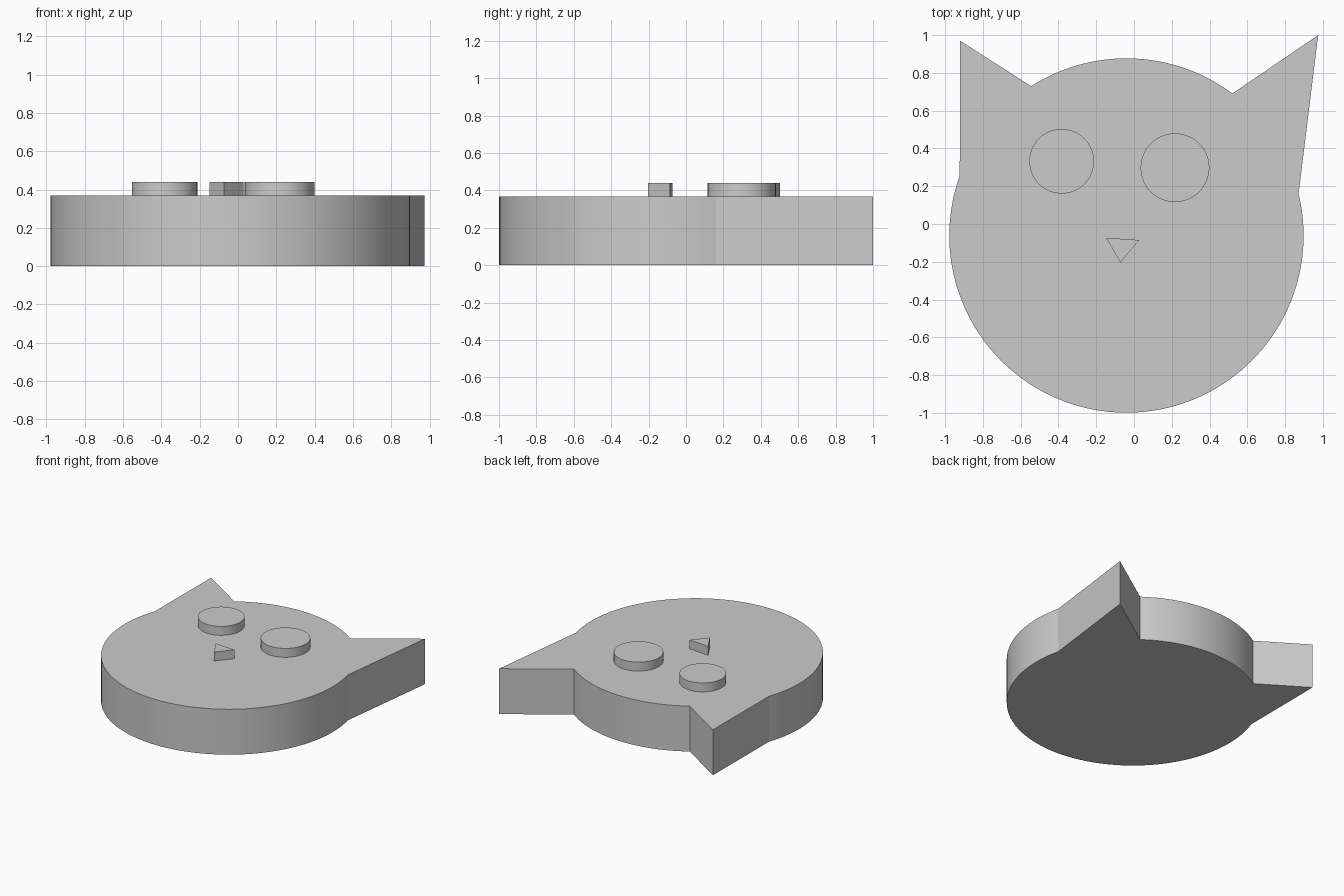
import bpy, bmesh
from math import sin, cos, atan2, pi, radians
from mathutils import Vector

if "Cube" in bpy.data.objects:
    bpy.data.objects.remove(bpy.data.objects["Cube"], do_unlink=True)

grey = bpy.data.materials.new("plain_grey")
grey.use_nodes = True
grey.diffuse_color = (0.6, 0.6, 0.6, 1)
grey.node_tree.nodes["Principled BSDF"].inputs["Base Color"].default_value = (0.6, 0.6, 0.6, 1)

BODY_TOP, FEATURE_TOP = 0.368, 0.44


def arc(centre, radius, start, end, steps):
    """Points along an arc, counter-clockwise, both ends included."""
    angles = [start + (end - start) * i / steps for i in range(steps + 1)]
    return [(centre[0] + radius * cos(a), centre[1] + radius * sin(a)) for a in angles]


def extrude_outline(name, points, bottom, top):
    """Solid slab from a counter-clockwise outline."""
    bm = bmesh.new()
    face = bm.faces.new([bm.verts.new((x, y, bottom)) for x, y in points])
    result = bmesh.ops.extrude_face_region(bm, geom=[face], use_keep_orig=True)
    raised = [v for v in result["geom"] if isinstance(v, bmesh.types.BMVert)]
    bmesh.ops.translate(bm, verts=raised, vec=Vector((0, 0, top - bottom)))
    bmesh.ops.recalc_face_normals(bm, faces=bm.faces)
    mesh = bpy.data.meshes.new(name)
    bm.to_mesh(mesh)
    bm.free()
    mesh.materials.append(grey)
    obj = bpy.data.objects.new(name, mesh)
    bpy.context.collection.objects.link(obj)
    bpy.ops.object.select_all(action="DESELECT")
    obj.select_set(True)
    bpy.context.view_layer.objects.active = obj
    bpy.ops.object.shade_smooth_by_angle(angle=radians(12))
    return obj


# Head: a round slab whose outline runs out into two pointed ears
centre, radius = (-0.04, -0.061), 0.938


def angle_of(x, y):
    return atan2(y - centre[1], x - centre[0])


left_outer, left_inner = angle_of(0.87, 0.16), angle_of(0.52, 0.69)
right_inner, right_outer = angle_of(-0.545, 0.73), angle_of(-0.92, 0.255)
outline = arc(centre, radius, left_inner, right_inner, 24)
outline.append((-0.92, 0.97))
outline += arc(centre, radius, right_outer, left_outer + 2 * pi, 72)
outline.append((0.975, 1.0))
extrude_outline("head", outline, 0, BODY_TOP)

# Raised round eyes
for name, eye_centre, eye_radius in (("right_eye", (-0.383, 0.332), 0.171),
                                     ("left_eye", (0.217, 0.298), 0.182)):
    ring = arc(eye_centre, eye_radius, 0, 2 * pi, 64)[:-1]
    extrude_outline(name, ring, BODY_TOP, FEATURE_TOP)

# Raised triangular nose
extrude_outline("nose", [(-0.148, -0.073), (-0.072, -0.204), (0.028, -0.085)],
                BODY_TOP, FEATURE_TOP)
